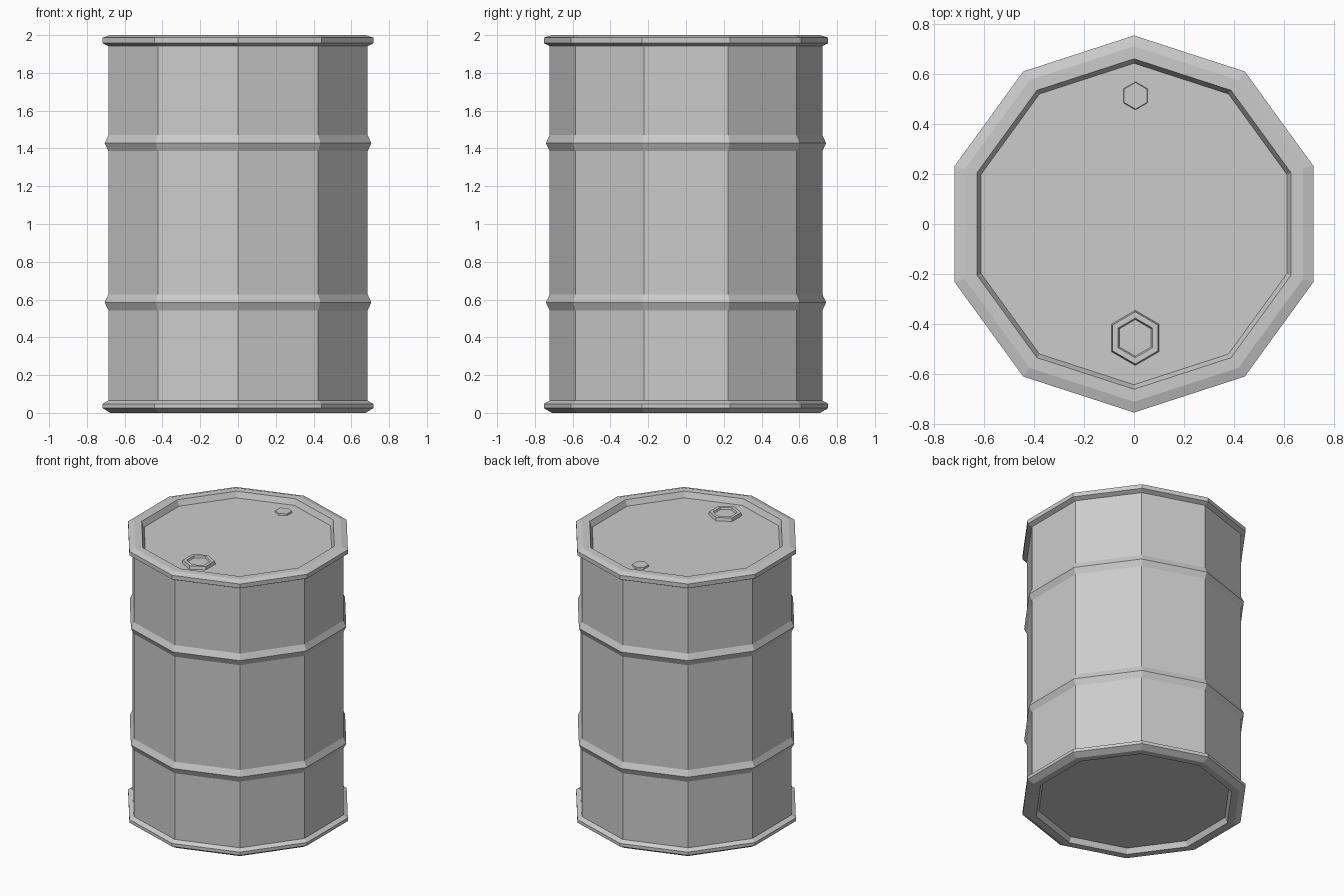
import bpy, bmesh
from math import cos, sin, pi

cube = bpy.data.objects.get("Cube")
if cube:
    bpy.data.objects.remove(cube, do_unlink=True)

# Painted steel
steel = bpy.data.materials.new("grey_steel")
steel.use_nodes = True
GREY = (0.6, 0.6, 0.6, 1)
steel.diffuse_color = GREY
steel.node_tree.nodes["Principled BSDF"].inputs["Base Color"].default_value = GREY


def lathe(name, profile, sides, center=(0, 0, 0), cap_end=False):
    """Sweep (radius, height) points around z, with a corner on the y axis."""
    bm = bmesh.new()
    rings = []
    for r, z in profile:
        angles = [pi / 2 + 2 * pi * i / sides for i in range(sides)]
        rings.append([bm.verts.new((r * cos(a), r * sin(a), z)) for a in angles])
    for low, high in zip(rings, rings[1:]):
        for i in range(sides):
            j = (i + 1) % sides
            bm.faces.new((low[i], low[j], high[j], high[i]))
    if cap_end:
        bm.faces.new(rings[-1])
    mesh = bpy.data.meshes.new(name)
    bm.to_mesh(mesh)
    bm.free()
    mesh.materials.append(steel)
    obj = bpy.data.objects.new(name, mesh)
    obj.location = center
    bpy.context.collection.objects.link(obj)
    return obj


SIDES, BODY_R, HOOP_R, RIM_R = 10, 0.722, 0.742, 0.753
BODY_LOW, BODY_HIGH, LID_Z = 0.065, 1.942, 1.96

# Drum wall with two rolling hoops
wall = [(BODY_R, BODY_LOW)]
for z in (0.585, 1.428):
    wall += [(BODY_R, z - 0.042), (HOOP_R, z), (BODY_R, z + 0.042)]
wall.append((BODY_R, BODY_HIGH))
lathe("drum_wall", wall, SIDES)

# Top rim with sunken lid
lathe("top_rim_and_lid", [(BODY_R, BODY_HIGH), (RIM_R, 1.957), (RIM_R, 1.987),
                          (0.71, 2), (0.66, 2), (0.642, LID_Z)], SIDES, cap_end=True)

# Bottom rim with recessed floor, built top down then flipped outward
base = lathe("bottom_rim_and_floor", [(BODY_R, BODY_LOW), (RIM_R, 0.048), (RIM_R, 0.025),
                                      (0.71, 0), (0.66, 0), (0.642, 0.037)], SIDES, cap_end=True)
base.data.flip_normals()

# Large bung with a hexagonal socket, and small vent plug
lathe("large_bung", [(0.11, 0), (0.104, 0.022), (0.079, 0.022), (0.073, 0.01)], 6,
      (0.005, -0.455, LID_Z), cap_end=True)
lathe("small_vent_plug", [(0.056, 0), (0.053, 0.012)], 6, (0.006, 0.512, LID_Z), cap_end=True)
